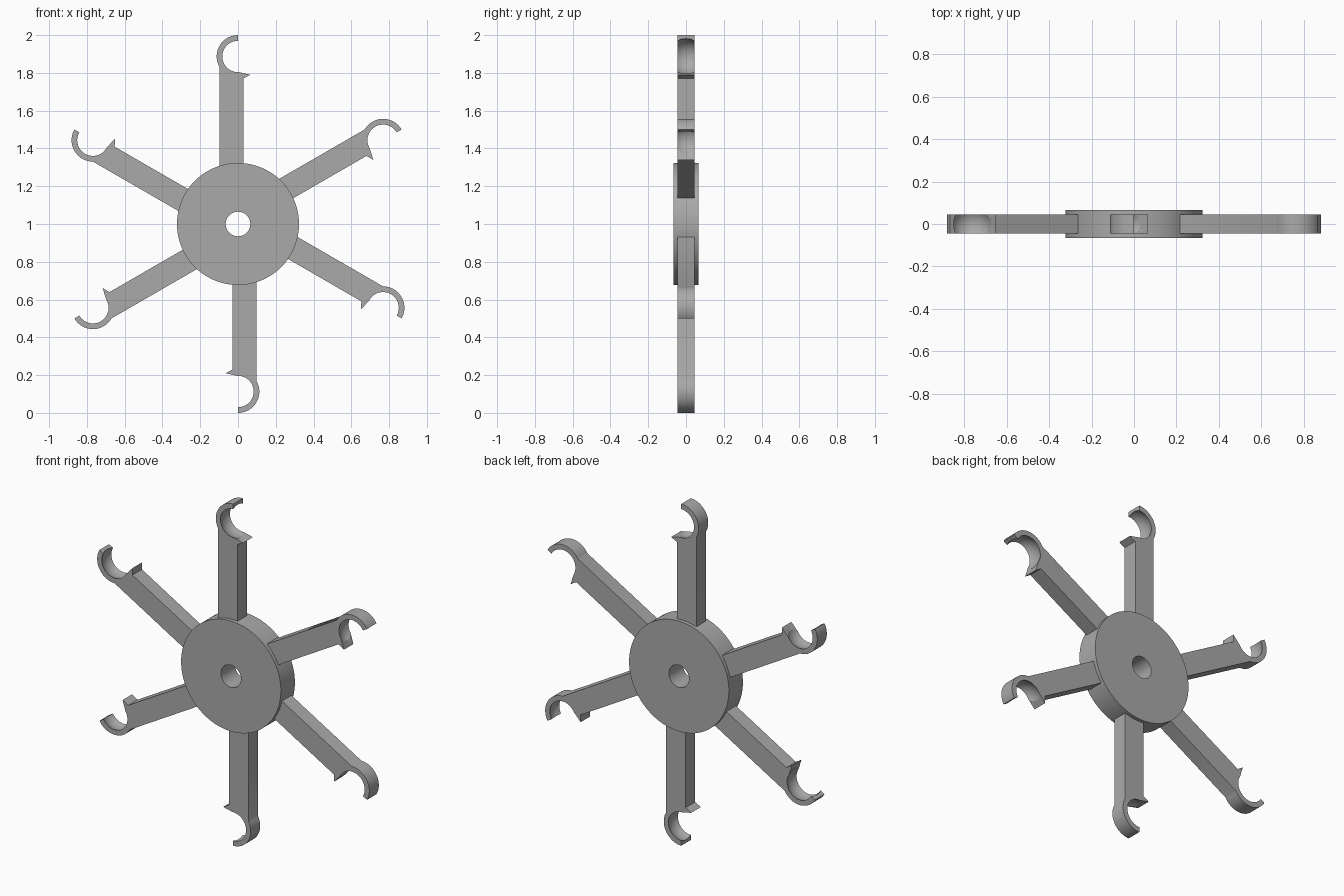
import bpy, bmesh, math
from mathutils import Matrix

cube = bpy.data.objects.get("Cube")
if cube:
    bpy.data.objects.remove(cube)

HUB_Z = 1.0
HOOK_R, HOOK_DIST = 0.113, 0.887     # clip radius, distance of its centre from the axle
ARM_HALF, HUB_HALF = 0.044, 0.065    # half thicknesses

grey = bpy.data.materials.new("grey plastic")
grey.use_nodes = True
COLOUR = (0.4, 0.4, 0.4, 1)
grey.diffuse_color = COLOUR
grey.node_tree.nodes["Principled BSDF"].inputs["Base Color"].default_value = COLOUR


def arc(radius, start, end, steps, cz=0.0):
    angles = [math.radians(start + (end - start) * i / steps) for i in range(steps + 1)]
    return [(radius * math.cos(a), cz + radius * math.sin(a)) for a in angles]


def add_object(name, bm):
    bmesh.ops.recalc_face_normals(bm, faces=bm.faces)
    mesh = bpy.data.meshes.new(name)
    bm.to_mesh(mesh)
    bm.free()
    mesh.materials.append(grey)
    obj = bpy.data.objects.new(name, mesh)
    bpy.context.collection.objects.link(obj)
    return obj


def smooth(obj):
    bpy.ops.object.select_all(action="DESELECT")
    obj.select_set(True)
    bpy.context.view_layer.objects.active = obj
    bpy.ops.object.shade_smooth_by_angle(angle=math.radians(30))


# Hub: a thick washer, made by spinning its rectangular section round the axle
bm = bmesh.new()
section = [(0.065, -HUB_HALF), (0.323, -HUB_HALF), (0.323, HUB_HALF), (0.065, HUB_HALF)]
verts = [bm.verts.new((x, y, 0)) for x, y in section]
edges = [bm.edges.new((verts[i], verts[(i + 1) % 4])) for i in range(4)]
bmesh.ops.spin(bm, geom=verts + edges, cent=(0, 0, 0), axis=(0, 1, 0),
               angle=math.tau, steps=96, use_duplicate=False)
bmesh.ops.remove_doubles(bm, verts=bm.verts, dist=0.0001)
hub = add_object("hub", bm)
hub.location.z = HUB_Z
smooth(hub)

# Arm blank: straight bar, pointed lip and half-round clip in one extruded outline
join = 180 + math.degrees(math.acos(0.098 / HOOK_R))
outline = [(-0.098, 0.2), (0.028, 0.2), (0.028, 0.77), (0.065, 0.79), (0, 0.805)]
outline += arc(HOOK_R, 90, join, 40, HOOK_DIST)
bm = bmesh.new()
face = bm.faces.new([bm.verts.new((x, -ARM_HALF, z)) for x, z in outline])
extruded = bmesh.ops.extrude_face_region(bm, geom=[face])["geom"]
bmesh.ops.translate(bm, vec=(0, 2 * ARM_HALF, 0),
                    verts=[v for v in extruded if isinstance(v, bmesh.types.BMVert)])
arm = add_object("arm_1", bm)

# Ball cutter hollows out the clip socket
bm = bmesh.new()
bmesh.ops.create_uvsphere(bm, u_segments=64, v_segments=32, radius=0.094,
                          matrix=Matrix.Translation((0, 0, HOOK_DIST)))
for f in bm.faces:
    f.smooth = True
cutter = add_object("socket_cutter", bm)
cutter.hide_render = True
cut = arm.modifiers.new("socket", "BOOLEAN")
cut.operation, cut.object, cut.solver = "DIFFERENCE", cutter, "EXACT"
bpy.context.view_layer.update()
graph = bpy.context.evaluated_depsgraph_get()
arm_mesh = bpy.data.meshes.new_from_object(arm.evaluated_get(graph))
arm.modifiers.clear()
arm.data = arm_mesh
bpy.data.objects.remove(cutter)
smooth(arm)

# Six arms evenly spaced round the hub
for i in range(6):
    spoke = arm if i == 0 else arm.copy()
    if i:
        spoke.name = f"arm_{i + 1}"
        bpy.context.collection.objects.link(spoke)
    spoke.location.z = HUB_Z
    spoke.rotation_euler.y = i * math.tau / 6
